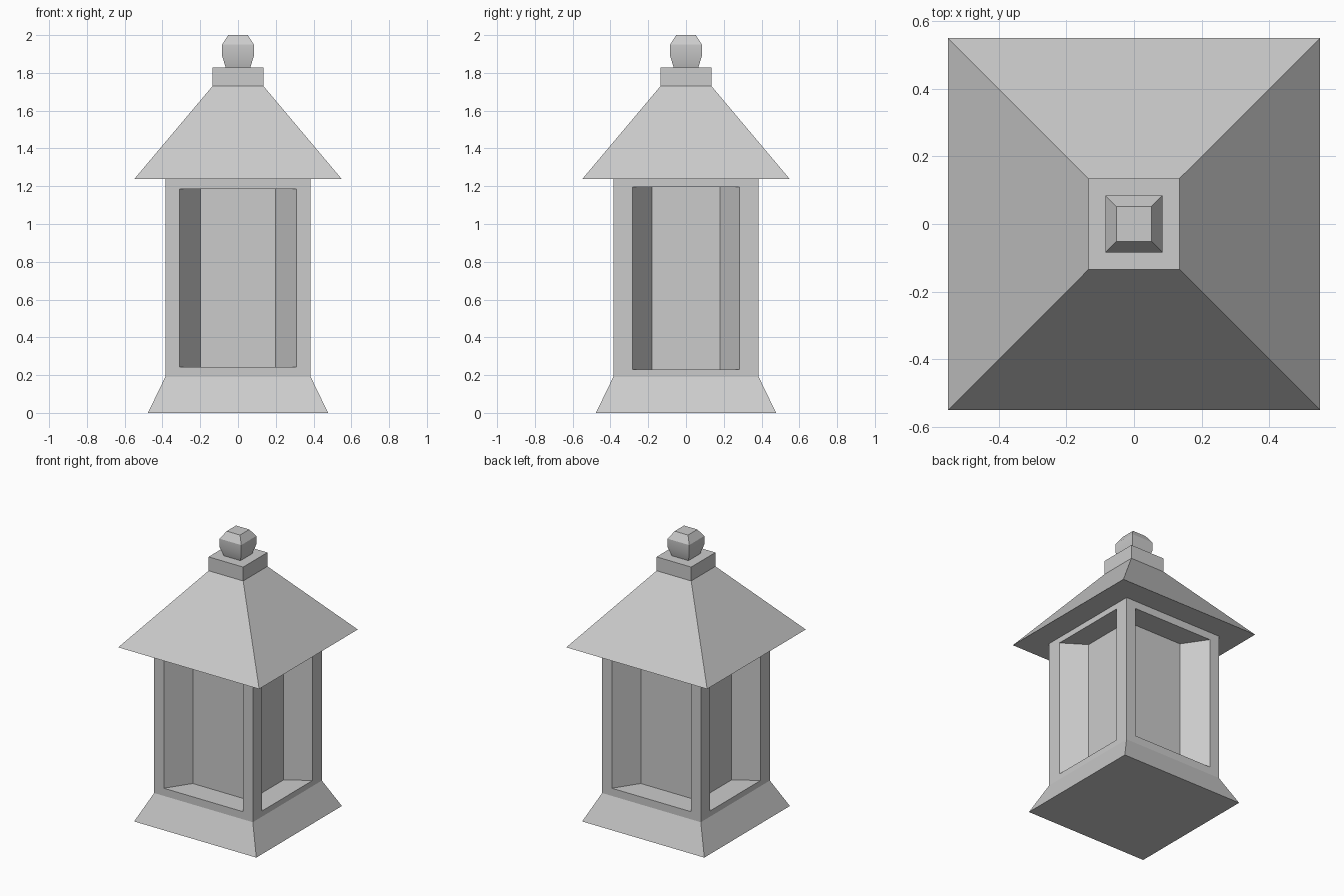
import bpy, bmesh, math
from mathutils import Matrix, Vector

if "Cube" in bpy.data.objects:
    bpy.data.objects.remove(bpy.data.objects["Cube"])


def finish(bm, name):
    bmesh.ops.recalc_face_normals(bm, faces=bm.faces)
    mesh = bpy.data.meshes.new(name)
    bm.to_mesh(mesh)
    bm.free()
    obj = bpy.data.objects.new(name, mesh)
    bpy.context.collection.objects.link(obj)
    return obj


def square_loft(name, profile):
    """Closed four-sided solid through (half width, height) sections."""
    bm = bmesh.new()
    rings = [[bm.verts.new((sx * r, sy * r, z))
              for sx, sy in ((-1, -1), (1, -1), (1, 1), (-1, 1))]
             for r, z in profile]
    for a, b in zip(rings, rings[1:]):
        for i in range(4):
            j = (i + 1) % 4
            bm.faces.new((a[i], a[j], b[j], b[i]))
    bm.faces.new(rings[0][::-1])
    bm.faces.new(rings[-1])
    return finish(bm, name)


# Flared base, pyramid roof and square cap
square_loft("base", [(0.477, 0), (0.385, 0.19)])
square_loft("roof", [(0.55, 1.237), (0.135, 1.73)])
square_loft("roof_cap", [(0.135, 1.73), (0.135, 1.828)])

# Square knob, softly shaded where its sides bulge
knob = square_loft("finial", [(0.065, 1.828), (0.084, 1.89),
                              (0.084, 1.95), (0.052, 2.0)])
bpy.context.view_layer.objects.active = knob
knob.select_set(True)
bpy.ops.object.shade_smooth_by_angle(angle=math.radians(30))

# Lantern body: each wall has a recess with splayed side walls
HALF, LOW, HIGH = 0.385, 0.19, 1.237
# outer half width, inner half width, sill, head, back panel distance
FRONT = (0.31, 0.199, 0.244, 1.184, 0.22)
SIDE = (0.283, 0.18, 0.23, 1.197, 0.228)
bm = bmesh.new()
for k in range(4):
    outer, inner, sill, head, back = SIDE if k % 2 else FRONT
    turn = Matrix.Rotation(k * math.pi / 2, 3, 'Z')
    loops = []
    for w, y, z0, z1 in ((HALF, HALF, LOW, HIGH), (outer, HALF, sill, head),
                         (inner, back, sill, head)):
        loops.append([bm.verts.new(turn @ Vector((x, -y, z)))
                      for x, z in ((-w, z0), (w, z0), (w, z1), (-w, z1))])
    for a, b in zip(loops, loops[1:]):
        for i in range(4):
            j = (i + 1) % 4
            bm.faces.new((a[i], a[j], b[j], b[i]))
    bm.faces.new(loops[-1])
bmesh.ops.remove_doubles(bm, verts=bm.verts, dist=0.0001)
# close top and bottom so the body is a solid
bmesh.ops.holes_fill(bm, edges=[e for e in bm.edges if e.is_boundary], sides=4)
finish(bm, "lantern_body")
